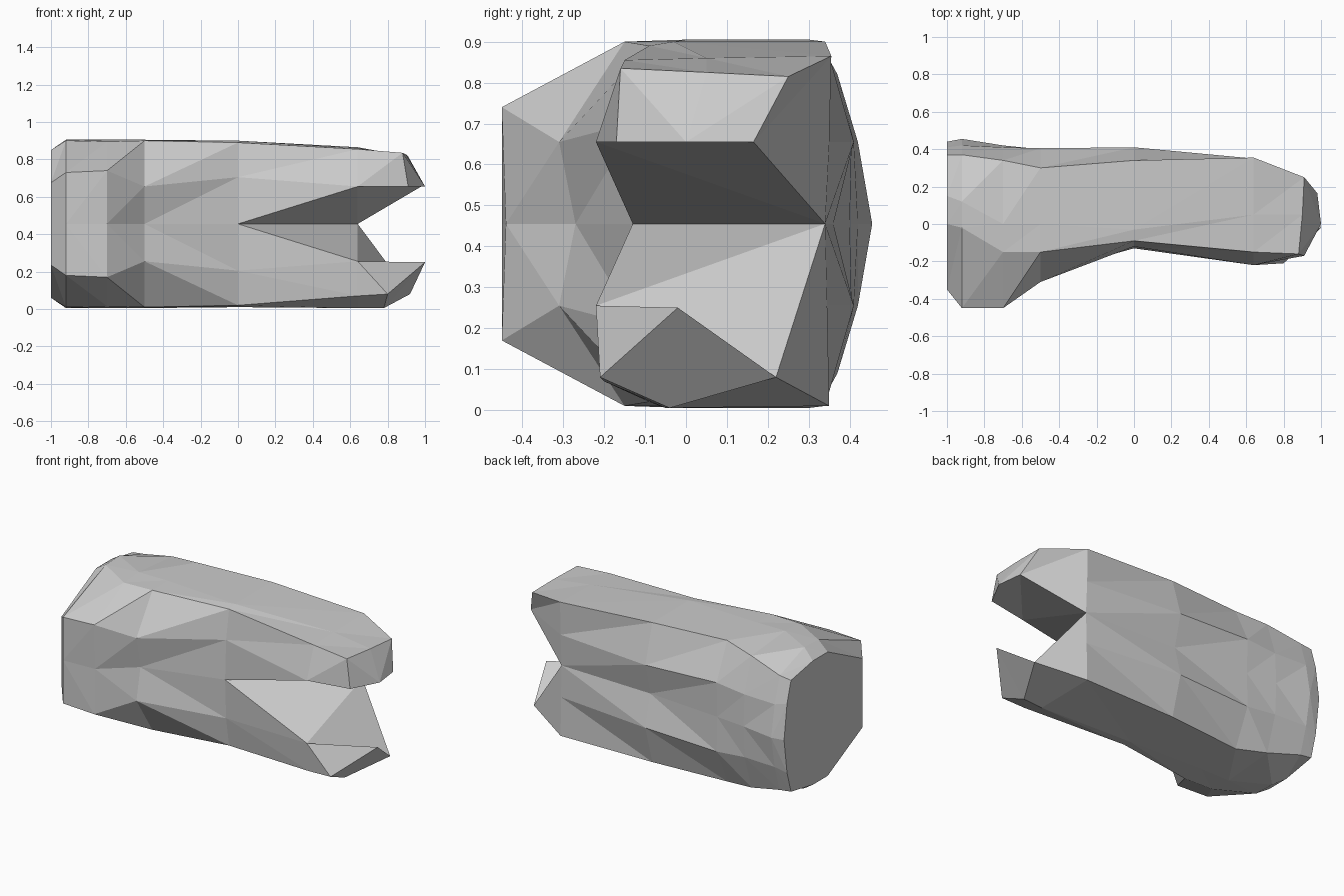
import bpy, bmesh
from mathutils import Vector

if "Cube" in bpy.data.objects:
    bpy.data.objects.remove(bpy.data.objects["Cube"])

MID = 0.455  # height of the seam between the two halves

# Half cross-sections along x: (y, height from seam), front seam -> outside -> back seam
trunk = [
    (-1.00, [(-.35, 0), (-.35, .22), (0, .395), (.15, .395), (.37, .355), (.41, .22), (.44, 0)]),
    (-0.92, [(-.45, 0), (-.45, .275), (-.02, .445), (.12, .45), (.37, .365), (.42, .2), (.455, 0)]),
    (-0.70, [(-.44, 0), (-.45, .285), (-.15, .44), (0, .45), (.34, .42), (.41, .2), (.42, 0)]),
    (-0.50, [(-.27, 0), (-.31, .2), (-.15, .445), (0, .45), (.30, .45), (.405, .22), (.40, 0)]),
    (0.00, [(-.13, 0), (-.12, .25), (-.09, .435), (-.03, .445), (.34, .445), (.41, .2), (.36, 0)]),
]
upper_mid = [(-.22, .2), (-.22, .2), (-.15, .40), (.05, .405), (.355, .41), (.35, .2), (.34, 0)]
lower_mid = [(-.22, .2), (-.22, .2), (-.2, .385), (-.05, .45), (.35, .445), (.345, .2), (.34, 0)]
upper_end = [(1, 0, .2), (.91, -.17, .2), (.88, -.16, .38), (.9, .05, .37),
             (.91, .25, .36), (.98, .165, .2), (.98, .165, .2)]
toe, heel = (.8, -.21, .375), (.92, .22, .375)
lower_end = [(1, -.02, .205), toe, toe, (.78, -.04, .45), heel, heel, heel]


def add_half(bm, mid, end, sign):
    """Skin one half of the trunk and its prong; sign flips it about the seam."""
    rings = [[(x, y, h) for y, h in pts] for x, pts in trunk]
    rings.append([(.64, y, h) for y, h in mid])
    rings.append(end)
    v = [[bm.verts.new(Vector((x, y, MID + sign * h))) for x, y, h in r] for r in rings]
    for a, b in zip(v, v[1:]):
        for i in range(6):
            bm.faces.new((a[i], a[i + 1], b[i + 1]))
            bm.faces.new((a[i], b[i + 1], b[i]))
    # end caps
    root, tip = v[0], v[-1]
    bm.faces.new(root)
    for i in range(1, 6):
        bm.faces.new((tip[0], tip[i], tip[i + 1]))
    # sloping inner face of the notch
    bm.faces.new((v[4][0], v[5][6], v[5][0]))
    bm.faces.new((v[5][0], v[5][6], tip[6]))
    bm.faces.new((v[5][0], tip[6], tip[0]))


# Forked body: both halves welded along the seam, with the floor of the notch
bm = bmesh.new()
add_half(bm, upper_mid, upper_end, 1)
add_half(bm, lower_mid, lower_end, -1)
bmesh.ops.remove_doubles(bm, verts=bm.verts, dist=.0005)
bmesh.ops.dissolve_degenerate(bm, edges=bm.edges, dist=.0005)
bmesh.ops.recalc_face_normals(bm, faces=bm.faces)
mesh = bpy.data.meshes.new("forked_body")
bm.to_mesh(mesh)
bm.free()
body = bpy.data.objects.new("forked_body", mesh)
bpy.context.collection.objects.link(body)
